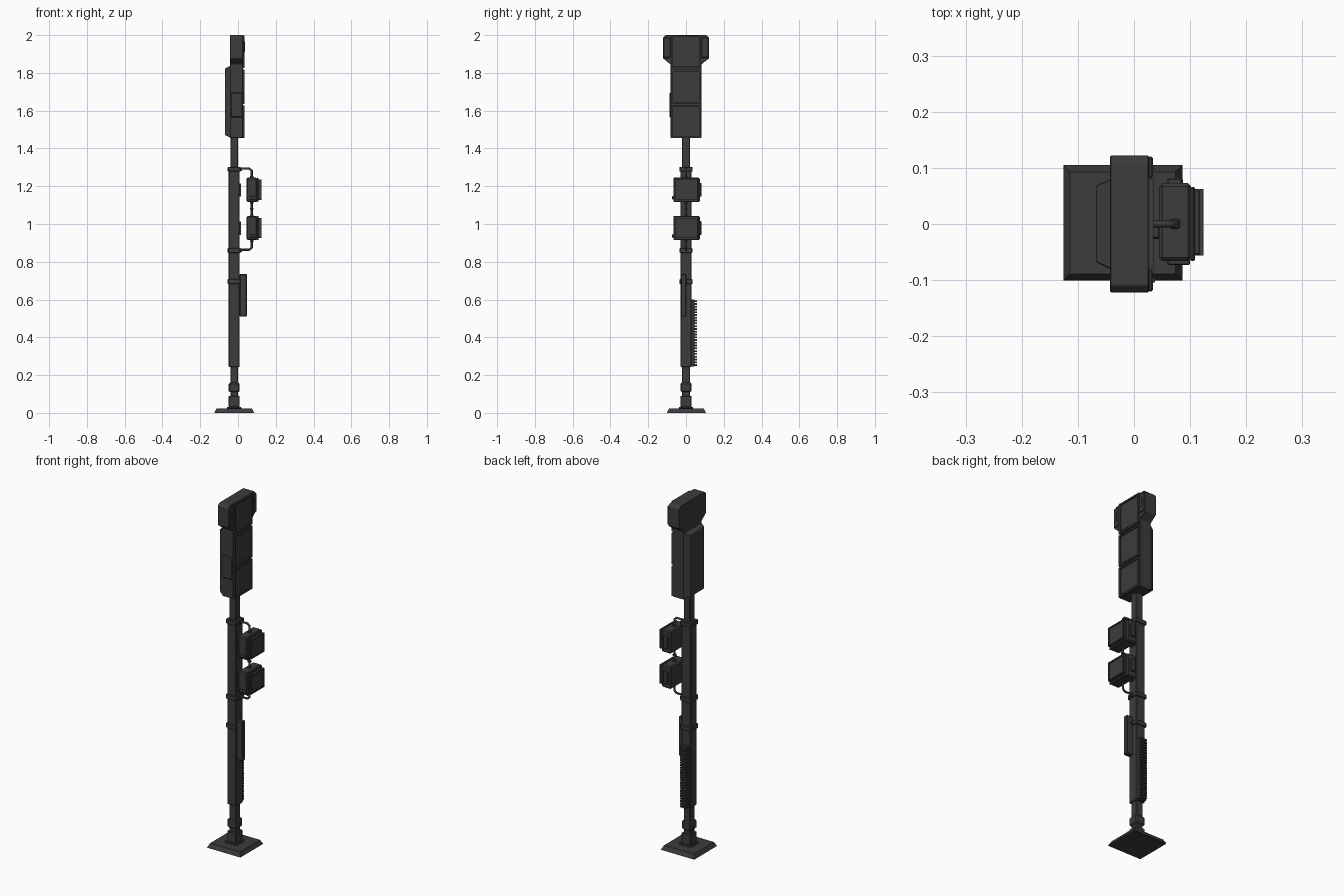
import bpy
import bmesh
from mathutils import Vector

cube = bpy.data.objects.get("Cube")
if cube:
    bpy.data.objects.remove(cube, do_unlink=True)

metal = bpy.data.materials.new("dark_grey_metal")
metal.use_nodes = True
metal.diffuse_color = (0.045, 0.045, 0.045, 1)
metal.node_tree.nodes["Principled BSDF"].inputs["Base Color"].default_value = metal.diffuse_color


def finish(name, bm, bevel=0.0):
    bmesh.ops.recalc_face_normals(bm, faces=bm.faces)
    mesh = bpy.data.meshes.new(name)
    bm.to_mesh(mesh)
    bm.free()
    mesh.materials.append(metal)
    obj = bpy.data.objects.new(name, mesh)
    bpy.context.collection.objects.link(obj)
    if bevel:
        mod = obj.modifiers.new("bevel", "BEVEL")
        mod.width, mod.segments = bevel, 1
    return obj


def add_box(bm, xs, ys, zs):
    lo, hi = Vector((xs[0], ys[0], zs[0])), Vector((xs[1], ys[1], zs[1]))
    verts = bmesh.ops.create_cube(bm, size=1)["verts"]
    for v in verts:
        v.co = (lo + hi) / 2 + v.co * (hi - lo)
    return verts


def box(name, xs, ys, zs, bevel=0.0):
    bm = bmesh.new()
    add_box(bm, xs, ys, zs)
    return finish(name, bm, bevel)


def tapered(name, xs, ys, zs, axis, high_side, inset, bevel=0.0):
    """Box whose face on one end of an axis is drawn in by an inset."""
    bm = bmesh.new()
    verts = add_box(bm, xs, ys, zs)
    mid = [sum(r) / 2 for r in (xs, ys, zs)]
    for v in verts:
        if (v.co[axis] > mid[axis]) == high_side:
            for a in range(3):
                if a != axis:
                    v.co[a] += inset if v.co[a] < mid[a] else -inset
    return finish(name, bm, bevel)


def frame(name, xs, ys, zs, t):
    """Raised rectangular rim facing +x."""
    bm = bmesh.new()
    for y in (ys[0], ys[1] - t):
        add_box(bm, xs, (y, y + t), zs)
    for z in (zs[0], zs[1] - t):
        add_box(bm, xs, (ys[0] + t, ys[1] - t), (z, z + t))
    return finish(name, bm)


def pipe(name, points, radius):
    curve = bpy.data.curves.new(name, "CURVE")
    curve.dimensions = "3D"
    curve.bevel_depth, curve.bevel_resolution = radius, 2
    curve.use_fill_caps = True
    spline = curve.splines.new("POLY")
    spline.points.add(len(points) - 1)
    for p, co in zip(spline.points, points):
        p.co = (*co, 1)
    curve.materials.append(metal)
    bpy.context.collection.objects.link(bpy.data.objects.new(name, curve))


PX = -0.02  # post centre


def post_section(name, half, z0, z1, bevel=0.003):
    return box(name, (PX - half, PX + half), (-half, half), (z0, z1), bevel)


# Foot plate with a shallow socket underneath
bm = bmesh.new()
for v in add_box(bm, (-0.126, 0.086), (-0.101, 0.105), (0, 0.024)):
    if v.co.z > 0.01:
        v.co.x += 0.012 if v.co.x < PX else -0.012
        v.co.y += 0.012 if v.co.y < 0 else -0.012
bm.normal_update()
under = min(bm.faces, key=lambda f: f.calc_center_median().z)
bmesh.ops.inset_region(bm, faces=[under], thickness=0.075)
for v in under.verts:
    v.co.z += 0.006
finish("foot_plate", bm)

# Post sections from the foot to the head
post_section("foot_flange", 0.038, 0.022, 0.032)
post_section("foot_socket", 0.029, 0.03, 0.09)
post_section("lower_post", 0.021, 0.08, 0.26)
post_section("lower_collar", 0.029, 0.11, 0.16, 0.006)
post_section("main_post", 0.029, 0.243, 1.29)
post_section("upper_post", 0.021, 1.28, 1.47)
for label, z in (("low", 0.695), ("middle", 0.86), ("high", 1.29)):
    post_section(label + "_clamp", 0.0345, z - 0.013, z + 0.013)
    box(label + "_clamp_bolt", (0.01, 0.022), (-0.008, 0.008), (z - 0.009, z + 0.009))

# Junction box and ribbed strip
box("junction_box", (0.008, 0.047), (-0.027, 0.002), (0.51, 0.735), 0.004)
box("terminal_back", (-0.043, 0.003), (0.026, 0.045), (0.245, 0.6), 0.002)
bm = bmesh.new()
for i in range(24):
    z = 0.249 + i * 0.0147
    add_box(bm, (-0.039, -0.001), (0.044, 0.057), (z, z + 0.009))
finish("terminal_ribs", bm)

# Two side lamps
for label, z in (("lower", 0.978), ("upper", 1.18)):
    box(label + "_lamp_body", (0.045, 0.102), (-0.066, 0.073), (z - 0.063, z + 0.065), 0.006)
    box(label + "_lamp_rim", (0.1, 0.109), (-0.066, 0.066), (z - 0.063, z + 0.065), 0.003)
    box(label + "_lamp_face", (0.105, 0.119), (-0.056, 0.062), (z - 0.053, z + 0.055), 0.003)
    frame(label + "_lamp_edge", (0.117, 0.124), (-0.056, 0.062), (z - 0.053, z + 0.055), 0.006)
    box(label + "_lamp_latch", (0.059, 0.087), (0.07, 0.082), (z - 0.035, z + 0.038), 0.003)
    box(label + "_lamp_hinge", (0.06, 0.1), (-0.073, -0.06), (z - 0.05, z - 0.033), 0.002)
    box(label + "_post_plate", (0.008, 0.015), (-0.018, 0.018), (z - 0.035, z + 0.035))

# Conduit linking the lamps to the post
PIPE_X = 0.073
pipe("upper_conduit", [(0, 0, 1.294), (0.06, 0, 1.294), (PIPE_X, 0, 1.282), (PIPE_X, 0, 1.235)], 0.006)
pipe("middle_conduit", [(PIPE_X, 0, 1.03), (PIPE_X, 0, 1.125)], 0.006)
pipe("lower_conduit", [(PIPE_X, 0, 0.925), (PIPE_X, 0, 0.876), (0.06, 0, 0.864), (0, 0, 0.864)], 0.006)
for i, z in enumerate((0.91, 1.045, 1.08, 1.112, 1.25)):
    box(f"conduit_nut_{i}", (PIPE_X - 0.009, PIPE_X + 0.009), (-0.009, 0.009), (z - 0.006, z + 0.006), 0.003)

# Head: a column that flares out near the top
half = [(0.081, 1.455), (0.081, 1.845), (0.122, 1.877), (0.122, 1.987), (0.109, 2.0)]
outline = half + [(-y, z) for y, z in reversed(half)]
bm = bmesh.new()
face = bm.faces.new([bm.verts.new((-0.043, y, z)) for y, z in outline])
extruded = bmesh.ops.extrude_face_region(bm, geom=[face])["geom"]
for v in extruded:
    if isinstance(v, bmesh.types.BMVert):
        v.co.x = 0.027
finish("head_shell", bm, 0.002)

# Raised frames on the head's +x side
for label, z0, z1 in (("bottom", 1.456, 1.628), ("centre", 1.636, 1.817), ("top", 1.825, 1.999)):
    frame(label + "_panel_frame", (0.025, 0.035), (-0.079, 0.079), (z0, z1), 0.009)
    box(label + "_panel", (0.026, 0.0305), (-0.065, 0.065), (z0 + 0.014, z1 - 0.014))
for label, s in (("front", -1), ("rear", 1)):
    box(label + "_wing_cover", (0.025, 0.034), sorted((s * 0.082, s * 0.12)), (1.88, 1.988), 0.003)
    box(label + "_wing_slot", (0.032, 0.037), sorted((s * 0.096, s * 0.104)), (1.91, 1.965))

# Rear housing and side access plate
tapered("rear_housing", (-0.068, -0.041), (-0.081, 0.081), (1.457, 1.837), 0, False, 0.013, 0.002)
box("access_plate", (-0.038, 0.024), (-0.088, -0.079), (1.565, 1.695), 0.003)
